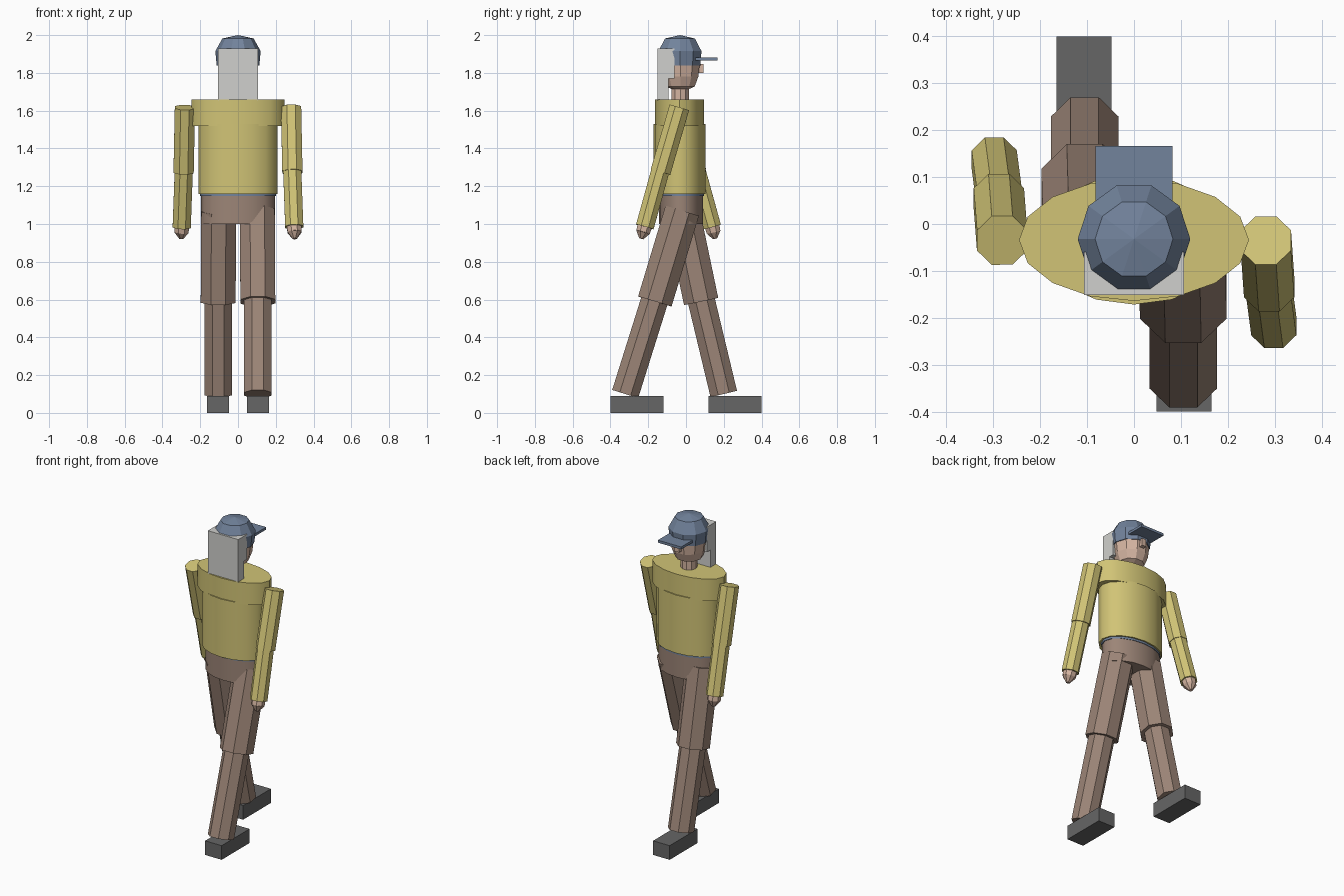
import bpy, bmesh, math
from mathutils import Vector, Matrix

cube = bpy.data.objects.get("Cube")
if cube:
    bpy.data.objects.remove(cube, do_unlink=True)


def material(name, rgb):
    lin = [((c / 255 + 0.055) / 1.055) ** 2.4 for c in rgb] + [1.0]
    m = bpy.data.materials.new(name)
    m.use_nodes = True
    m.diffuse_color = lin
    m.node_tree.nodes["Principled BSDF"].inputs["Base Color"].default_value = lin
    return m


YELLOW = material("yellow_cloth", (209, 196, 118))
BROWN = material("brown_cloth", (156, 133, 119))
SKIN = material("skin", (212, 180, 161))
BLUE = material("slate_blue", (114, 131, 156))
WHITE = material("light_grey_hair", (208, 208, 205))
DARK = material("dark_grey_leather", (102, 102, 102))


def finish(name, bm, mat, smooth=False):
    bmesh.ops.recalc_face_normals(bm, faces=bm.faces)
    mesh = bpy.data.meshes.new(name)
    bm.to_mesh(mesh)
    bm.free()
    mesh.materials.append(mat)
    ob = bpy.data.objects.new(name, mesh)
    bpy.context.collection.objects.link(ob)
    if smooth:
        bpy.ops.object.select_all(action='DESELECT')
        ob.select_set(True)
        bpy.context.view_layer.objects.active = ob
        bpy.ops.object.shade_smooth_by_angle(angle=math.radians(40))
    return ob


def box(name, x, y, z, mat):
    """Box from (min, max) pairs."""
    bm = bmesh.new()
    size = [b - a for a, b in (x, y, z)]
    mid = [(a + b) / 2 for a, b in (x, y, z)]
    bmesh.ops.create_cube(bm, size=1, matrix=Matrix.Translation(mid) @ Matrix.Diagonal((*size, 1)))
    return finish(name, bm, mat)


def lathe(name, profile, sides, y, mat, squash=1.0, smooth=False):
    """Capped rings of (radius, z) around a vertical axis, squashed along y."""
    bm = bmesh.new()
    rings = []
    for r, z in profile:
        rings.append([bm.verts.new((r * math.cos(a), y + squash * r * math.sin(a), z))
                      for a in (2 * math.pi * i / sides for i in range(sides))])
    for low, high in zip(rings, rings[1:]):
        for i in range(sides):
            j = (i + 1) % sides
            bm.faces.new((low[i], low[j], high[j], high[i]))
    bm.faces.new(rings[0])
    bm.faces.new(rings[-1])
    bmesh.ops.remove_doubles(bm, verts=bm.verts, dist=1e-5)
    return finish(name, bm, mat, smooth)


def limb(name, start, end, r1, r2, mat):
    """Eight-sided tapered segment with flats facing the sides."""
    a, b = Vector(start), Vector(end)
    d = b - a
    rot = Vector((0, 0, -1)).rotation_difference(d).to_matrix().to_4x4()
    flat = Matrix.Rotation(math.pi, 4, 'X') @ Matrix.Rotation(math.pi / 8, 4, 'Z')
    bm = bmesh.new()
    bmesh.ops.create_cone(bm, cap_ends=True, segments=8, radius1=r1, radius2=r2, depth=d.length)
    # the cone's own start angle is normalised so one flat faces each axis
    first = min(bm.verts, key=lambda v: v.co.z).co
    ang = math.atan2(first.y, first.x)
    bm.transform(Matrix.Translation((a + b) / 2) @ rot @ flat @ Matrix.Rotation(-ang, 4, 'Z'))
    return finish(name, bm, mat)


# Torso, belt and hips
lathe("shoulders", [(0.245, 1.52), (0.245, 1.66)], 16, -0.034, YELLOW, 0.53, True)
lathe("torso", [(0.21, 1.16), (0.21, 1.53)], 16, -0.034, YELLOW, 0.655, True)
lathe("belt", [(0.2, 1.147), (0.2, 1.161)], 16, -0.028, BLUE, 0.61, True)
lathe("hips", [(0.195, 1.0), (0.195, 1.15)], 16, -0.026, BROWN, 0.6, True)

# Neck, head and nose
lathe("neck", [(0.048, 1.64), (0.048, 1.75)], 10, -0.03, SKIN)
lathe("head", [(0.05, 1.715), (0.08, 1.728), (0.1, 1.78), (0.108, 1.85)], 10, -0.03, SKIN)
box("nose", (-0.015, 0.015), (0.06, 0.092), (1.80, 1.847), SKIN)

# Cap with brim
lathe("cap", [(0.113, 1.84), (0.12, 1.915), (0.083, 1.982), (0.0, 2.0)], 10, -0.032, BLUE)
box("cap_brim", (-0.082, 0.082), (0.05, 0.166), (1.866, 1.882), BLUE)

# Hair at the back of the head
box("hair_upper", (-0.107, 0.107), (-0.151, -0.06), (1.77, 1.93), WHITE)
box("hair_lower", (-0.107, 0.107), (-0.151, -0.093), (1.655, 1.77), WHITE)

# Arms and legs, swung in opposite directions on each side
poses = [
    # side, sign, elbow y, wrist y, fingertip y, knee y, ankle y, foot centre y
    ("left", 1, -0.135, -0.218, -0.237, -0.165, -0.322, -0.26),
    ("right", -1, 0.055, 0.138, 0.154, 0.08, 0.2, 0.26),
]
for side, s, elbow, wrist, tip, knee, ankle, foot in poses:
    limb(side + "_upper_arm", (s * 0.281, -0.035, 1.617), (s * 0.288, elbow, 1.275), 0.058, 0.058, YELLOW)
    limb(side + "_forearm", (s * 0.287, elbow, 1.285), (s * 0.298, wrist, 0.985), 0.052, 0.052, YELLOW)
    limb(side + "_hand", (s * 0.297, wrist, 0.99), (s * 0.299, (wrist + tip) / 2, 0.957), 0.042, 0.04, SKIN)
    limb(side + "_fingers", (s * 0.299, (wrist + tip) / 2, 0.957), (s * 0.3, tip, 0.922), 0.04, 0.012, SKIN)
    limb(side + "_thigh", (s * 0.102, -0.02, 1.07), (s * 0.105, knee, 0.59), 0.1, 0.1, BROWN)
    limb(side + "_shin", (s * 0.105, knee, 0.6), (s * 0.105, ankle, 0.1), 0.078, 0.078, BROWN)
    box(side + "_shoe", tuple(sorted((s * 0.048, s * 0.165))), (foot - 0.14, foot + 0.14), (0, 0.09), DARK)
